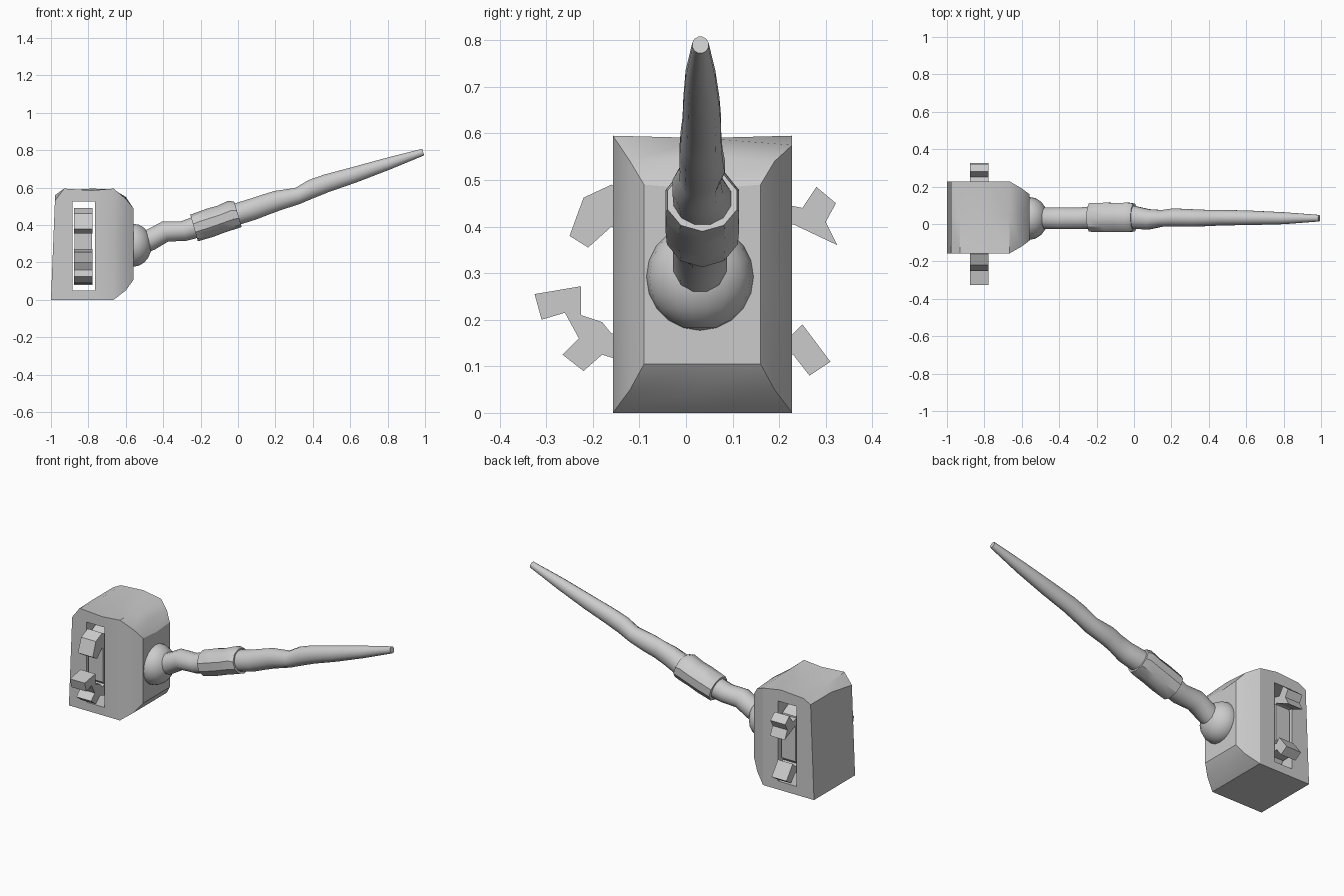
import bpy, bmesh, math
from mathutils import Vector

if "Cube" in bpy.data.objects:
    bpy.data.objects.remove(bpy.data.objects["Cube"])


def finish(name, bm, smooth=None):
    bmesh.ops.recalc_face_normals(bm, faces=bm.faces)
    me = bpy.data.meshes.new(name)
    bm.to_mesh(me)
    bm.free()
    ob = bpy.data.objects.new(name, me)
    bpy.context.collection.objects.link(ob)
    if smooth:
        shade(ob, smooth)
    return ob


def activate(ob):
    bpy.ops.object.select_all(action='DESELECT')
    ob.select_set(True)
    bpy.context.view_layer.objects.active = ob


def shade(ob, angle):
    activate(ob)
    bpy.ops.object.shade_smooth_by_angle(angle=math.radians(angle))


def loft(name, rings, smooth=None):
    bm = bmesh.new()
    vs = [[bm.verts.new(p) for p in r] for r in rings]
    n = len(vs[0])
    for a, b in zip(vs, vs[1:]):
        for i in range(n):
            j = (i + 1) % n
            bm.faces.new((a[i], a[j], b[j], b[i]))
    bm.faces.new(vs[0])
    bm.faces.new(vs[-1])
    return finish(name, bm, smooth)


def prism(name, outline, x0, x1):
    return loft(name, [[(x, y, z) for y, z in outline] for x in (x0, x1)])


# worn block head, built from cross-sections along x
def section(x, y0, y1, z0, z1, crown, lean=0, ztop_r=0):
    ym, zm = (y0 + y1) / 2, (z0 + z1) / 2
    pts = [(y0, z0), (ym, z0), (y1, z0), (y1, zm), (y1, z1 + ztop_r),
           (ym, z1 + crown), (y0, z1), (y0, zm)]
    return [(x + lean * z, y, z) for y, z in pts]


head = loft("block_head", [
    section(-1.0, -.157, .228, .0, .53, .03, .04, .03),
    section(-.93, -.157, .228, .0, .595, -.02, 0, -.01),
    section(-.78, -.157, .228, .0, .585, -.01, 0, .01),
    section(-.665, -.157, .228, .0, .595, -.005, 0, -.02),
    section(-.60, -.12, .19, .05, .54, .01),
    section(-.56, -.09, .16, .105, .49, -.01)])

# slot cut right through the head
cutter = prism("slot_cutter", [(-.5, .05), (.5, .05), (.5, .525), (-.5, .525)], -.885, -.765)
cutter.hide_render = True
mod = head.modifiers.new("slot", 'BOOLEAN')
mod.operation = 'DIFFERENCE'
mod.solver = 'EXACT'
mod.object = cutter
activate(head)
bpy.ops.object.modifier_apply(modifier=mod.name)
bpy.data.objects.remove(cutter)
shade(head, 30)

# cog bodies inside the slot
GX0, GX1 = -.875, -.78
for i, (cy, cz, r) in enumerate([(-.02, .29, .165), (.09, .29, .165)]):
    disc = []
    for k in range(20):
        rr = r if k % 4 < 2 else r * 1.25
        t = math.tau * k / 20 + i * .3
        y = max(-.15, min(.22, cy + rr * math.cos(t)))
        disc.append((y, cz + rr * math.sin(t)))
    prism(f"cog_{i + 1}", disc, GX0 + .002 * i, GX1 - .002 * i)

# cog teeth sticking out of both sides
teeth = {
    "tooth_left_upper": [(-.16, .49), (-.22, .462), (-.25, .38), (-.21, .355), (-.16, .40),
                         (-.09, .36), (-.09, .45)],
    "tooth_left_lower": [(-.225, .272), (-.325, .255), (-.31, .20), (-.26, .215), (-.23, .16),
                         (-.265, .125), (-.22, .09), (-.18, .125), (-.10, .10), (-.10, .19),
                         (-.16, .17), (-.18, .195), (-.225, .21)],
    "tooth_right_upper": [(.15, .40), (.23, .405), (.325, .36), (.30, .41), (.322, .45),
                          (.28, .485), (.25, .44), (.15, .46)],
    "tooth_right_lower": [(.13, .12), (.23, .125), (.265, .08), (.31, .11), (.25, .19),
                          (.225, .165), (.13, .19)]}
for name, outline in teeth.items():
    prism(name, outline, GX0 - .001, GX1 + .001)

# ball joint on the head
bm = bmesh.new()
bmesh.ops.create_uvsphere(bm, u_segments=18, v_segments=10, radius=.115)
for v in bm.verts:
    v.co = Vector((v.co.x * .87 - .56, v.co.y + .03, v.co.z + .292))
finish("ball_joint", bm, 40)


# shaft parts: (x, y, z, half width, half height)
def tube(name, stations, sides, tilt=16, smooth=35):
    t = math.radians(tilt)
    up = Vector((-math.sin(t), 0, math.cos(t)))
    rings = []
    for x, y, z, ry, rz in stations:
        rings.append([Vector((x, y, z)) + Vector((0, ry * math.cos(a), 0)) + up * rz * math.sin(a)
                      for a in (math.tau * (k + .5) / sides for k in range(sides))])
    return loft(name, rings, smooth)


tube("shaft", [
    (-.52, .03, .30, .055, .06), (-.46, .03, .325, .06, .06), (-.39, .03, .365, .06, .058),
    (-.29, .03, .368, .06, .056), (-.22, .035, .39, .062, .06), (0, .035, .46, .064, .06),
    (.08, .025, .485, .056, .06), (.15, .03, .51, .046, .058), (.21, .035, .53, .05, .056),
    (.32, .032, .556, .048, .046), (.39, .032, .592, .045, .052), (.47, .034, .622, .043, .05),
    (.62, .033, .668, .04, .044), (.80, .031, .727, .033, .034), (.99, .031, .79, .018, .019)], 12)

# thicker hand grip
tube("grip", [
    (-.235, .035, .384, .08, .074), (-.15, .035, .412, .083, .077), (-.09, .035, .432, .082, .074),
    (-.03, .035, .455, .083, .078), (.0, .035, .457, .078, .07)], 10)
